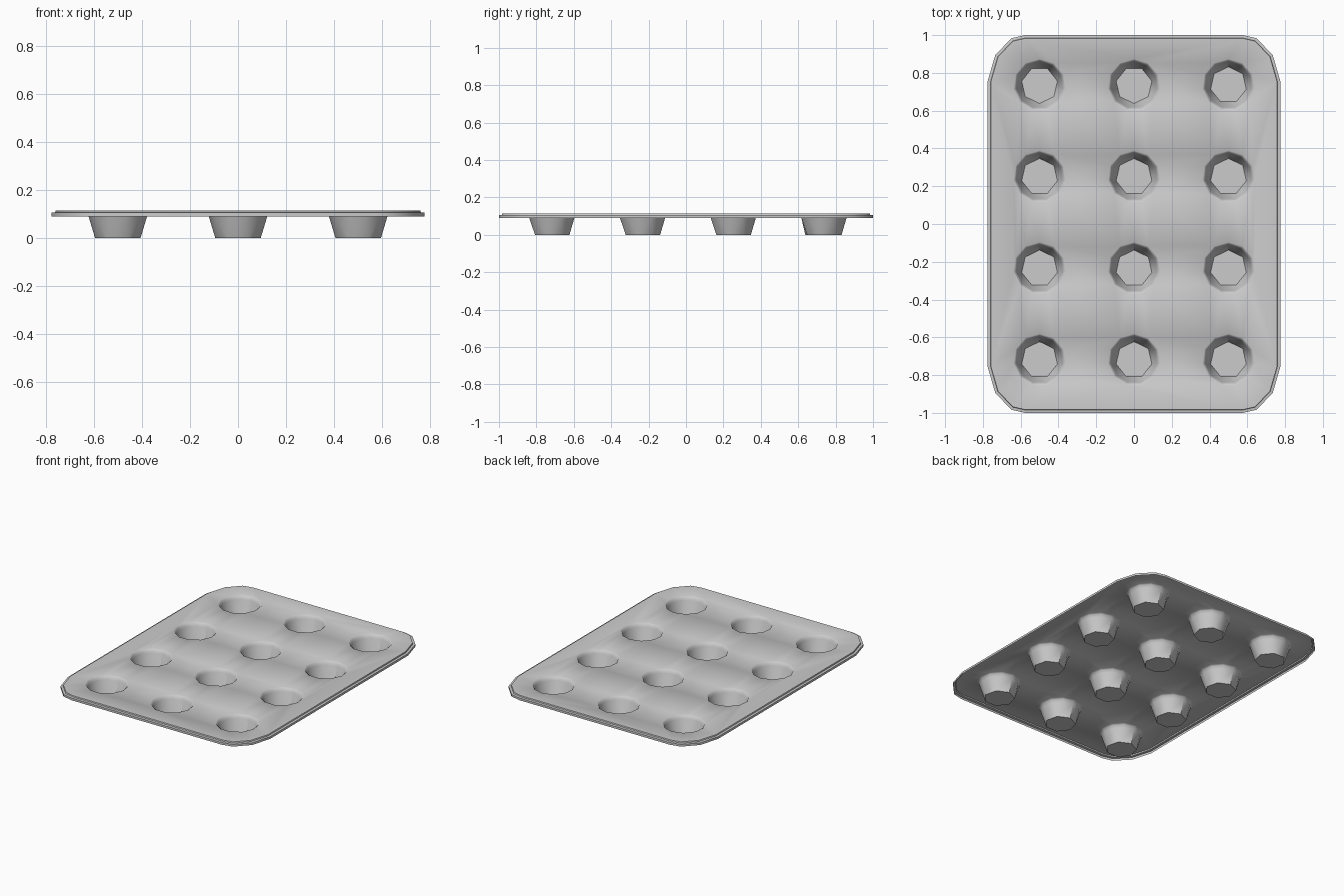
import bpy, bmesh
from math import sin, cos, pi

if "Cube" in bpy.data.objects:
    bpy.data.objects.remove(bpy.data.objects["Cube"])

bm = bmesh.new()


def loop(points, z):
    return [bm.verts.new((x, y, z)) for x, y in points]


def edges_of(ring):
    return [bm.edges.new((ring[i], ring[(i + 1) % len(ring)])) for i in range(len(ring))]


def band(a, b):
    n = len(a)
    for i in range(n):
        j = (i + 1) % n
        bm.faces.new((a[i], a[j], b[j], b[i]))


def outline(inset):
    """Tray outline with faceted corners, mirrored from one quarter."""
    q = [(0.775, 0.755), (0.735, 0.893), (0.65, 0.983), (0.577, 1.0)]
    d = [(1, 0.15), (0.9, 0.5), (0.5, 0.9), (0.15, 1)]
    q = [(x - inset * a, y - inset * b) for (x, y), (a, b) in zip(q, d)]
    left = [(-x, y) for x, y in reversed(q)]
    top = q + left
    return top + [(-x, -y) for x, y in top]


def ngon(cx, cy, r, n, start):
    return [(cx + r * cos(start + 2 * pi * i / n), cy + r * sin(start + 2 * pi * i / n)) for i in range(n)]


def stitch(a, b, start_a, start_b):
    """Join two rings with different numbers of sides."""
    na, nb = len(a), len(b)
    i = j = 0
    while i < na or j < nb:
        next_a = start_a + 2 * pi * (i + 1) / na
        next_b = start_b + 2 * pi * (j + 1) / nb
        if j >= nb or (i < na and next_a <= next_b):
            bm.faces.new((a[i % na], a[(i + 1) % na], b[j % nb]))
            i += 1
        else:
            bm.faces.new((a[i % na], b[(j + 1) % nb], b[j % nb]))
            j += 1


# Stepped rim: hanging skirt, narrow ledge, raised edge
PLATE_Z = 0.115
rim = [loop(outline(o), z) for o, z in ((0, 0.09), (0, 0.105), (0.015, 0.107), (0.017, PLATE_Z))]
for a, b in zip(rim, rim[1:]):
    band(a, b)
fill = [bm.edges.get((rim[-1][i], rim[-1][(i + 1) % len(rim[-1])])) for i in range(len(rim[-1]))]

# Twelve cups: flared lip, tapered wall, seven-sided floor
for row, cy in enumerate((-0.72, -0.235, 0.25, 0.735)):
    for col, cx in enumerate((-0.5, 0, 0.5)):
        top_start = pi / 2
        floor_start = -pi / 2 if row == 3 and col < 2 else pi / 2
        rings = [loop(ngon(cx, cy, r, 11, top_start), z)
                 for r, z in ((0.139, PLATE_Z), (0.13, 0.108), (0.123, 0.09))]
        fill += edges_of(rings[0])
        for a, b in zip(rings, rings[1:]):
            band(a, b)
        floor = loop(ngon(cx, cy, 0.097, 7, floor_start), 0)
        # start both rings near the same direction
        wall = rings[-1]
        shift = 0
        if floor_start < 0:
            shift = 5
            wall = wall[shift:] + wall[:shift]
        wall_start = top_start + 2 * pi * shift / 11
        if floor_start < 0:
            wall_start -= 2 * pi
            wall_start += 0 if wall_start < 0 else -2 * pi
        stitch(wall, floor, wall_start, floor_start)
        bm.faces.new(floor)

# Flat plate between the rim and the cup openings
bmesh.ops.triangle_fill(bm, use_beauty=True, use_dissolve=False, edges=fill, normal=(0, 0, 1))
bmesh.ops.recalc_face_normals(bm, faces=bm.faces)
plate = max(bm.faces, key=lambda f: f.calc_center_median().z)
if plate.normal.z < 0:
    bmesh.ops.reverse_faces(bm, faces=bm.faces)

mesh = bpy.data.meshes.new("muffin_tray")
bm.to_mesh(mesh)
bm.free()
tray = bpy.data.objects.new("muffin_tray", mesh)
bpy.context.collection.objects.link(tray)
bpy.context.view_layer.objects.active = tray
tray.select_set(True)
bpy.ops.object.shade_smooth_by_angle(angle=0.7)
